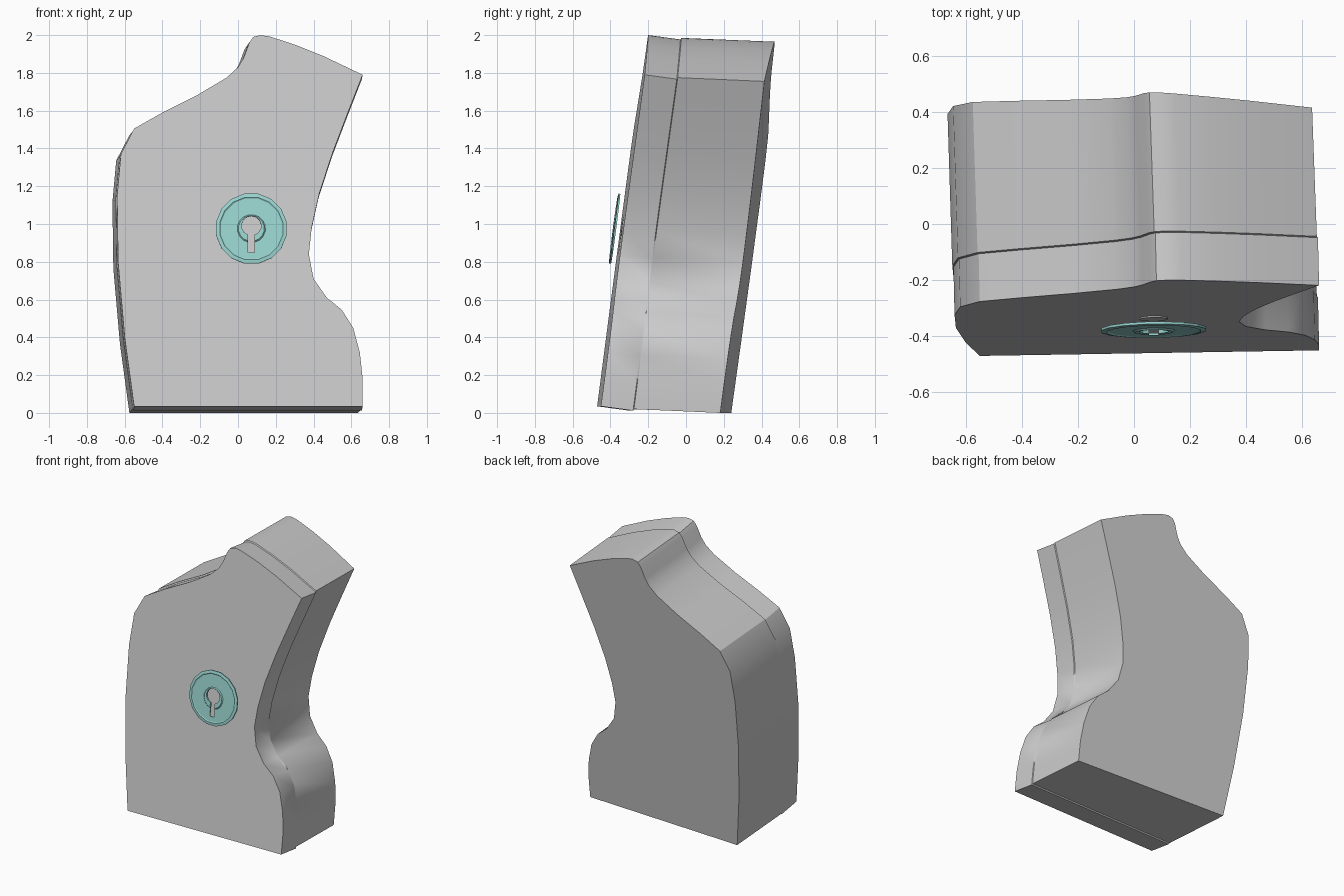
import bpy, bmesh, math
from mathutils import Matrix, Vector

if "Cube" in bpy.data.objects:
    bpy.data.objects.remove(bpy.data.objects["Cube"])

# leaning front and back planes of the body
def front_y(x, z): return -0.466 + 0.0165 * x + 0.132 * z
def back_y(x, z): return 0.212 - 0.048 * x + 0.133 * z

def add_object(name, bm, color=None):
    bmesh.ops.recalc_face_normals(bm, faces=bm.faces)
    me = bpy.data.meshes.new(name)
    bm.to_mesh(me)
    bm.free()
    ob = bpy.data.objects.new(name, me)
    bpy.context.collection.objects.link(ob)
    if color:
        mat = bpy.data.materials.new(name + "_colour")
        mat.diffuse_color = color
        mat.use_nodes = True
        mat.node_tree.nodes["Principled BSDF"].inputs["Base Color"].default_value = mat.diffuse_color
        me.materials.append(mat)
    return ob

def smooth(ob, deg=30):
    bpy.ops.object.select_all(action='DESELECT')
    bpy.context.view_layer.objects.active = ob
    ob.select_set(True)
    bpy.ops.object.shade_smooth_by_angle(angle=math.radians(deg))

def loft(rings):
    bm = bmesh.new()
    loops = [[bm.verts.new(p) for p in ring] for ring in rings]
    n = len(loops[0])
    for a, b in zip(loops, loops[1:]):
        for i in range(n):
            j = (i + 1) % n
            bm.faces.new((a[i], a[j], b[j], b[i]))
    bm.faces.new(loops[0])
    bm.faces.new(loops[-1])
    return bm

# body outline seen from the front
outline = [(-.55, .035), (-.60, .4), (-.635, .8), (-.64, 1.15), (-.62, 1.37), (-.55, 1.505),
           (-.40, 1.59), (-.22, 1.68), (-.06, 1.775), (0, 1.83), (.03, 1.88), (.06, 1.96),
           (.08, 1.99), (.12, 2.0), (.17, 1.992), (.3, 1.95), (.45, 1.89), (.66, 1.79),
           (.58, 1.585), (.5, 1.375), (.43, 1.16), (.39, .98), (.375, .84), (.40, .71),
           (.47, .61), (.55, .545), (.61, .45), (.645, .32), (.66, .18), (.66, .035)]

# front slab meets the main block at a fine step
front = [(x, front_y(x, z), z) for x, z in outline]
slab_end = [(x - .004, y + .17, z - .023) for x, y, z in front]
block_start = [(x - .008, y + .175, z - .015) for x, y, z in front]
back = [(x - .025, back_y(x - .025, z - .035), z - .035) for x, z in outline]
body = add_object("body", loft([front, slab_end, block_start, back]))
smooth(body)

# local frame lying on the front face
n = Vector((.0165, -1, .132)).normalized()
up = (Vector((0, 0, 1)) - n * n.z).normalized()
right = up.cross(n)
frame = Matrix((right, up, n)).transposed().to_4x4()
base = Matrix.Translation((.07, front_y(.07, .97), .97)) @ frame

# keyhole outline: round head over a straight slot
def keyhole(h):
    r, w, cy = .052, .017, .015
    a0 = -math.pi / 2 + math.asin(w / r)
    span = 2 * math.pi - 2 * math.asin(w / r)
    pts = [(r * math.cos(a0 + span * i / 12), cy + r * math.sin(a0 + span * i / 12), h)
           for i in range(13)]
    return pts + [(-w, -.128, h), (w, -.128, h)]

def keyhole_prism(name, h0, h1):
    bm = loft([keyhole(h0), keyhole(h1)])
    bmesh.ops.transform(bm, matrix=base, verts=bm.verts)
    return add_object(name, bm)

# lock plate: turned disc with raised rim and collar, floating off the body
SIDES = 16
profile = [(.19, .036), (.19, .045), (.17, .048), (.164, .044), (.075, .044), (.069, .05)]
rings = [[(r * math.cos(2 * math.pi * (i + .5) / SIDES),
           r * math.sin(2 * math.pi * (i + .5) / SIDES), h)
          for i in range(SIDES)] for r, h in profile]
bm = loft(rings)
bmesh.ops.transform(bm, matrix=base, verts=bm.verts)
plate = add_object("lock_plate", bm, (.32, .66, .63, 1))

# keyhole cut through the plate
cutter = keyhole_prism("keyhole_cutter", .02, .07)
cutter.hide_render = True
cutter.hide_set(True)
mod = plate.modifiers.new("keyhole", 'BOOLEAN')
mod.operation = 'DIFFERENCE'
mod.solver = 'EXACT'
mod.object = cutter
bpy.context.view_layer.objects.active = plate
bpy.ops.object.modifier_apply(modifier=mod.name)
bpy.data.objects.remove(cutter)

# grey keyhole insert on the body
keyhole_prism("keyhole_insert", -.01, .005)
